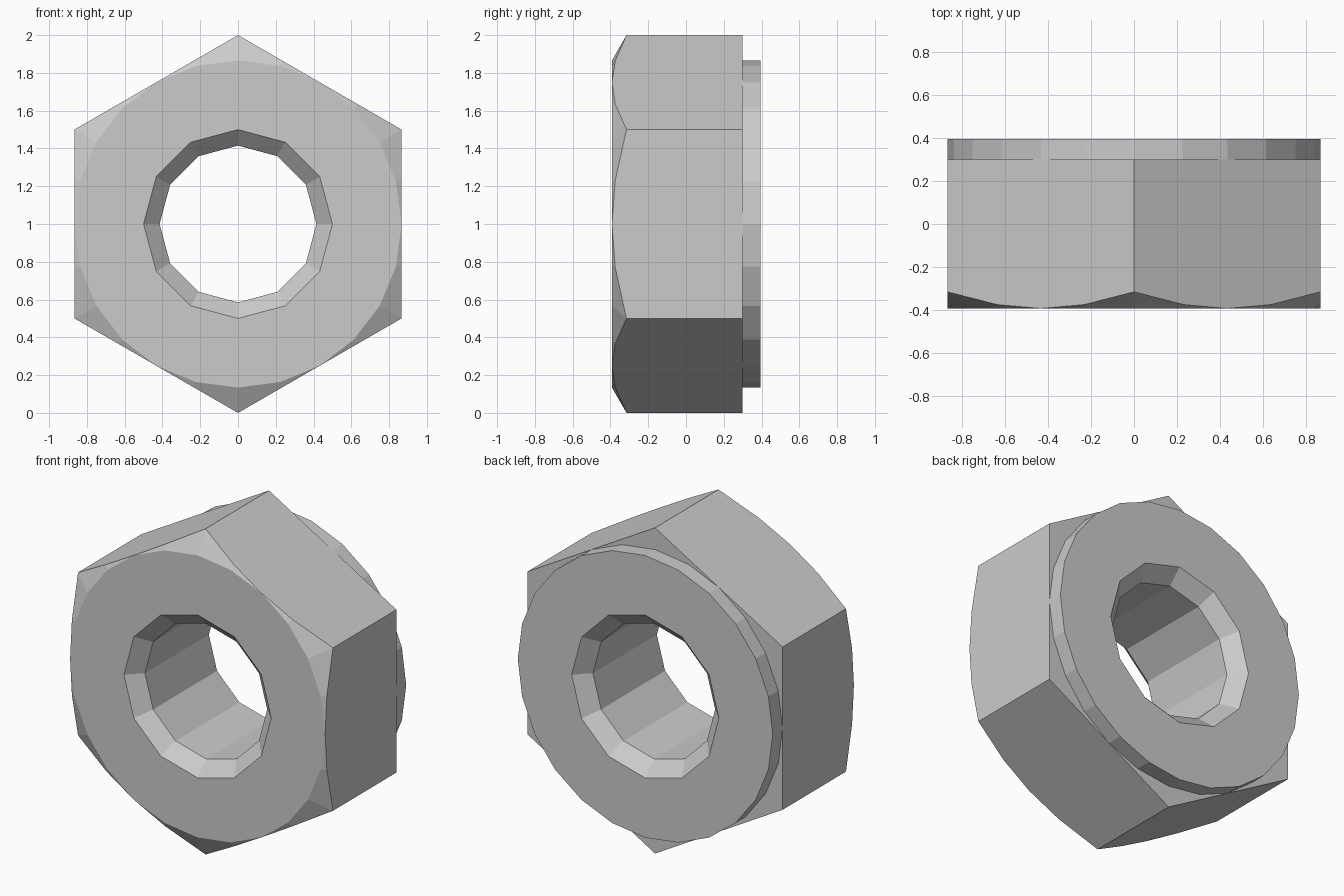
import bpy, bmesh, math

if "Cube" in bpy.data.objects:
    bpy.data.objects.remove(bpy.data.objects["Cube"])

SEG = 24          # angular divisions, a multiple of both 6 and 12
CR = 0.866        # hex inradius, also the washer face radius


def poly_r(i, sides, r):
    """Radius of a regular polygon (corner at the top) at division i."""
    step = math.tau / sides
    a = (i * math.tau / SEG) % step - step / 2
    return r * math.cos(step / 2) / math.cos(a)


def hexagon(i):
    return poly_r(i, 6, 1.0)


def chamfer_y(i):
    # conical chamfer dips the front edge back towards each corner
    return -0.392 + 0.077 * (hexagon(i) - CR) / (1 - CR)


# Closed section swept around the y axis: (radius, y) at each division
section = [
    lambda i: (poly_r(i, 12, 0.50), -0.392),   # front bore lip
    lambda i: (CR, -0.392),                    # front face rim
    lambda i: (hexagon(i), chamfer_y(i)),      # chamfered hex edge
    lambda i: (hexagon(i), 0.30),              # back hex edge
    lambda i: (CR, 0.30),                      # washer face base
    lambda i: (CR, 0.395),                     # washer face rim
    lambda i: (poly_r(i, 12, 0.50), 0.395),    # back bore lip
    lambda i: (poly_r(i, 12, 0.415), 0.31),    # bore wall back
    lambda i: (poly_r(i, 12, 0.415), -0.31),   # bore wall front
]

bm = bmesh.new()
rings = []
for point in section:
    ring = []
    for i in range(SEG):
        r, y = point(i)
        a = i * math.tau / SEG
        ring.append(bm.verts.new((r * math.sin(a), y, 1 + r * math.cos(a))))
    rings.append(ring)

for k, ring in enumerate(rings):
    nxt = rings[(k + 1) % len(rings)]
    for i in range(SEG):
        j = (i + 1) % SEG
        bm.faces.new((ring[i], ring[j], nxt[j], nxt[i]))

# Weld where the round rims touch the flats, then tidy normals
bmesh.ops.remove_doubles(bm, verts=bm.verts, dist=0.001)
bmesh.ops.recalc_face_normals(bm, faces=bm.faces)

mesh = bpy.data.meshes.new("hex_nut")
bm.to_mesh(mesh)
bm.free()
nut = bpy.data.objects.new("hex_nut", mesh)
bpy.context.collection.objects.link(nut)
